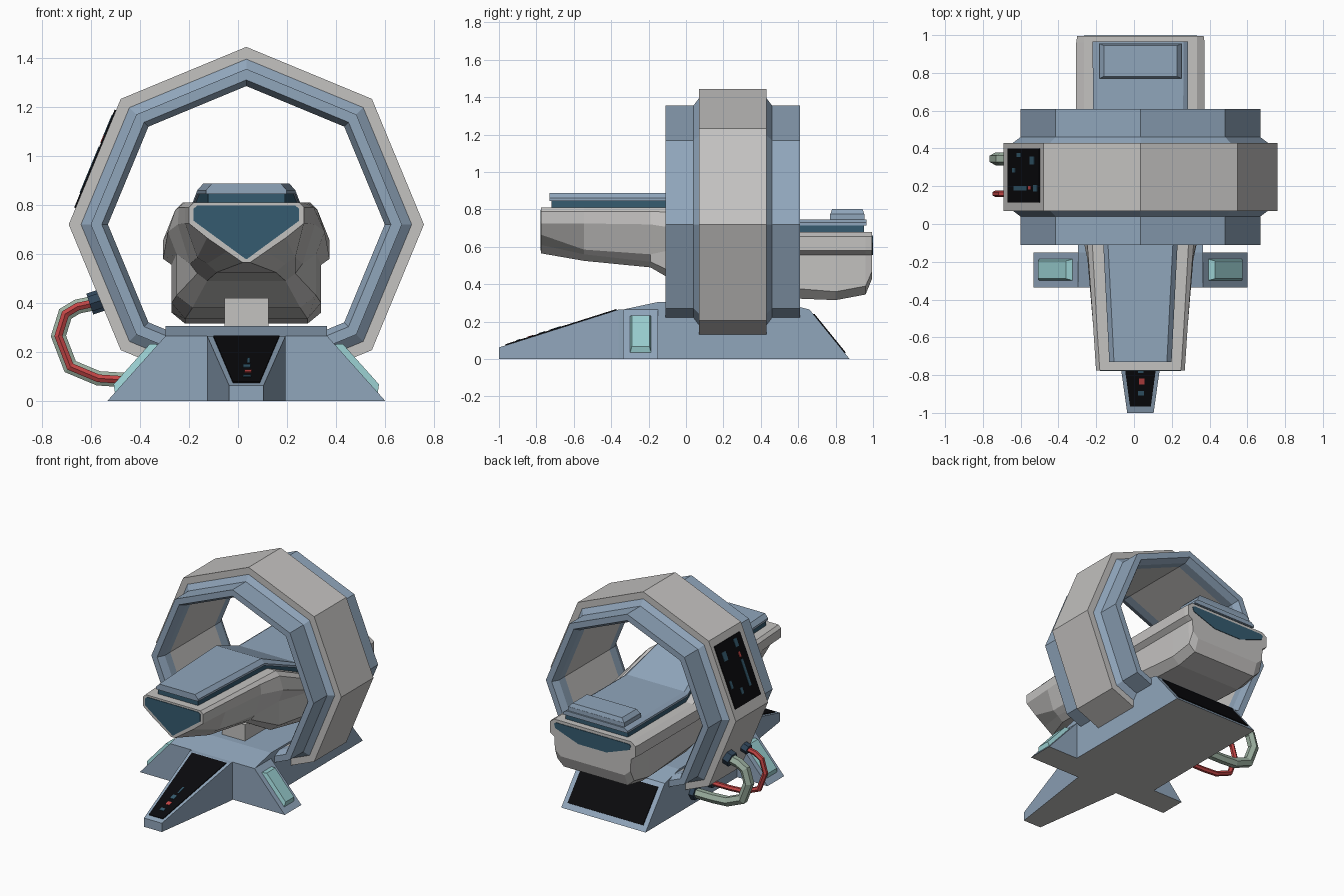
import bpy, bmesh, math
from mathutils import Vector

if "Cube" in bpy.data.objects:
    bpy.data.objects.remove(bpy.data.objects["Cube"])

CX, CZ = 0.034, 0.72      # model centre line, ring centre height
COLOURS = {
    "light_grey": (0.55, 0.54, 0.53), "steel_blue": (0.28, 0.38, 0.50),
    "dark_teal": (0.036, 0.105, 0.16), "screen_black": (0.003, 0.003, 0.004),
    "mint": (0.32, 0.62, 0.63), "hose_green": (0.33, 0.43, 0.35),
    "hose_red": (0.55, 0.06, 0.06), "navy": (0.03, 0.06, 0.10),
}
MATS = {}
for n, c in COLOURS.items():
    MATS[n] = bpy.data.materials.new(n)
    MATS[n].diffuse_color = (*c, 1)


def loft(name, rings, mat, mat2=None, use_second=None):
    """Skin closed rings of points, cap the ends; mat2 goes on edges chosen by use_second(edge index)."""
    bm = bmesh.new()
    vs = [[bm.verts.new(p) for p in r] for r in rings]
    n = len(rings[0])
    for a, b in zip(vs, vs[1:]):
        for j in range(n):
            k = (j + 1) % n
            f = bm.faces.new((a[j], a[k], b[k], b[j]))
            if use_second and use_second(j):
                f.material_index = 1
    bm.faces.new(vs[0])
    bm.faces.new(vs[-1][::-1])
    bmesh.ops.recalc_face_normals(bm, faces=bm.faces)
    me = bpy.data.meshes.new(name)
    bm.to_mesh(me)
    bm.free()
    ob = bpy.data.objects.new(name, me)
    bpy.context.collection.objects.link(ob)
    me.materials.append(MATS[mat])
    if mat2:
        me.materials.append(MATS[mat2])
    return ob


def plate(name, pts, out, mat, h=0.006, scale=1.0):
    """Flat panel raised by h along its normal, top shrunk by scale."""
    pts = [Vector(p) for p in pts]
    nor = (pts[1] - pts[0]).cross(pts[2] - pts[1]).normalized()
    if nor.dot(Vector(out)) < 0:
        nor = -nor
    c = sum(pts, Vector()) / len(pts)
    return loft(name, [[p - nor * 0.004 for p in pts],
                       [c + (p - c) * scale + nor * h for p in pts]], mat)


def marks(name, q, out, items):
    """Small readout marks placed on a four-cornered screen by u, v ranges."""
    q = [Vector(p) for p in q]

    def at(u, v):
        return q[0].lerp(q[1], u).lerp(q[3].lerp(q[2], u), v)
    for i, (u0, u1, v0, v1, mat) in enumerate(items):
        plate(f"{name}_{i}", [at(u0, v0), at(u1, v0), at(u1, v1), at(u0, v1)], out, mat, 0.009)


def mirrored(half, y):
    """Half profile of (half width, z), top to bottom, made into a full ring."""
    return [(CX + x, y, z) for x, z in half] + [(CX - x, y, z) for x, z in reversed(half)]


def box_ring(hw, y, z0, z1, top=None):
    return mirrored([(hw if top is None else top, z1), (hw, z0)], y)


def tube(name, path, y, r, mat, sides=6):
    """Tube along a path in the xz plane."""
    P = [Vector((x, 0, z)) for x, z in path]
    rings = []
    for i, p in enumerate(P):
        d0 = (P[i] - P[i - 1]).normalized() if i else (P[1] - P[0]).normalized()
        d1 = (P[i + 1] - P[i]).normalized() if i < len(P) - 1 else d0
        t = (d0 + d1).normalized()
        side = Vector((-t.z, 0, t.x)) / max(0.5, t.dot(d0))
        ring = []
        for k in range(sides):
            a = 2 * math.pi * (k + 0.5) / sides
            ring.append(p + side * (r * math.cos(a)) + Vector((0, y + r * math.sin(a), 0)))
        rings.append(ring)
    return loft(name, rings, mat)


# --- Scanner ring: open octagon whose ends stop at the base body
profile = [(.725, .07), (.725, .43), (.675, .43), (.635, .46), (.635, .61), (.59, .61),
           (.565, .565), (.565, .50), (.565, 0), (.565, -.06), (.59, -.11),
           (.635, -.11), (.635, .04), (.675, .07)]
CUT = 0.33
T = math.tan(math.pi / 8)
rings = [[(CX + CUT, y, CZ - r + CUT * T) for r, y in profile]]
for a in range(-45, 226, 45):
    c, s = math.cos(math.radians(a)), math.sin(math.radians(a))
    rings.append([(CX + r * c, y, CZ + r * s) for r, y in profile])
rings.append([(CX - CUT, y, CZ - r + CUT * T) for r, y in profile])
loft("scanner_ring", rings, "steel_blue", "light_grey", lambda j: j in (0, 1, 7, 13))

# Screen on the upper left facet of the ring
A, B = Vector((CX - .725, 0, CZ)), Vector((CX - .725 * math.sqrt(.5), 0, CZ + .725 * math.sqrt(.5)))
lo, hi = A.lerp(B, .13), A.lerp(B, .91)
q = [lo + Vector((0, .115, 0)), lo + Vector((0, .40, 0)), hi + Vector((0, .40, 0)), hi + Vector((0, .115, 0))]
OUT = (-1, 0, .4)
plate("ring_screen", q, OUT, "screen_black")
marks("ring_screen_mark", q, OUT, [
    (.84, .92, .3, .42, "dark_teal"), (.70, .85, .72, .86, "dark_teal"), (.55, .64, .15, .25, "dark_teal"),
    (.22, .30, .2, .62, "dark_teal"), (.2, .32, .82, .95, "dark_teal"), (.24, .3, .66, .74, "hose_red")])

# --- Base: body, front feet, front leg
body = [(-.335, 0), (-.335, .265), (-.15, .305), (.50, .305), (.66, .265), (.875, 0)]
parts = [loft("base_body", [[(CX + s * .33, y, z) for y, z in body] for s in (-1, 1)], "steel_blue", "light_grey")]
foot = [(.33, .265), (.567, 0)]
parts.append(loft("base_feet", [mirrored(foot, y) for y in (-.336, -.15)], "steel_blue", "light_grey"))
parts.append(loft("base_front_leg", [box_ring(.16, -.30, 0, .265), box_ring(.16, -.36, 0, .265),
                                     box_ring(.07, -1.0, 0, .062)], "steel_blue", "light_grey"))
for ob in parts:                       # undersides are grey
    for f in ob.data.polygons:
        f.material_index = 1 if f.normal.z < -.9 else 0

# Mint pads on both feet
for s, side in ((-1, "left"), (1, "right")):
    def slope(t, y):
        return (CX + s * (.33 + .237 * t), y, .265 * (1 - t))
    plate(f"{side}_foot_pad", [slope(.12, -.30), slope(.88, -.30), slope(.88, -.185), slope(.12, -.185)],
          (s, 0, 1), "mint", .026, .82)

# Screens on front leg and rear ramp


def leg_z(y):
    return .265 + (y + .36) * .203 / .64


q = [(CX - .055, -.965, leg_z(-.965)), (CX + .055, -.965, leg_z(-.965)),
     (CX + .135, -.37, leg_z(-.37)), (CX - .135, -.37, leg_z(-.37))]
plate("leg_screen", q, (0, 0, 1), "screen_black")
marks("leg_screen_mark", q, (0, 0, 1), [
    (.4, .65, .10, .14, "dark_teal"), (.45, .65, .2, .25, "hose_red"),
    (.42, .6, .30, .36, "dark_teal"), (.52, .58, .4, .5, "dark_teal")])


def ramp(t, x):
    return (CX + x, .66 + .215 * t, .265 * (1 - t))


plate("ramp_screen", [ramp(.1, -.295), ramp(.1, .295), ramp(.88, .295), ramp(.88, -.295)], (0, 1, 1), "screen_black")

# --- Bed: pedestal, hull lofted from cross sections, end panels
loft("bed_pedestal", [box_ring(.09, y, .29, .42) for y in (-.10, .45)], "light_grey")
hull = [
    (-.775, [(.215, .81), (.235, .79), (.235, .725), (.16, .665), (.08, .61), (.015, .565)]),
    (-.545, [(.23, .81), (.25, .79), (.25, .725), (.20, .585), (.16, .56), (.12, .525)]),
    (-.19, [(.25, .81), (.275, .79), (.28, .72), (.23, .56), (.20, .52), (.16, .49)]),
    (0.0, [(.26, .81), (.29, .78), (.32, .69), (.285, .60), (.285, .43), (.22, .38)]),
    (.30, [(.30, .68), (.34, .655), (.34, .58), (.305, .555), (.305, .40), (.25, .335)]),
    (.80, [(.30, .68), (.34, .655), (.34, .58), (.305, .555), (.305, .36), (.25, .315)]),
    (.96, [(.30, .68), (.34, .655), (.34, .58), (.305, .555), (.30, .39), (.25, .345)]),
    (.995, [(.30, .68), (.335, .655), (.335, .58), (.30, .555), (.295, .47), (.25, .43)]),
]
loft("bed_hull", [mirrored(h, y) for y, h in hull], "light_grey")
plate("bed_front_panel", mirrored([(.20, .797), (.215, .785), (.215, .735), (.004, .58)], -.775),
      (0, -1, 0), "dark_teal", .004)
plate("bed_rear_panel", mirrored([(.285, .66), (.30, .65), (.29, .62), (.11, .555)], .995),
      (0, 1, 0), "dark_teal", .004)

# Mattress follows the step in the bed, over a teal strip
steps = [(-.73, .81, .165, .078), (-.04, .81, .20, .078), (.29, .68, .25, .066), (.965, .68, .253, .066)]
loft("mattress_strip", [box_ring(w - .008, y * .985, z - .01, z + .04) for y, z, w, t in steps], "dark_teal")
loft("mattress", [mirrored([(w - .025, z + t), (w, z + .05), (w, z + .035)], y) for y, z, w, t in steps],
     "steel_blue")
plate("pillow", [(CX - .22, .77, .745), (CX + .22, .77, .745), (CX + .22, .955, .745), (CX - .22, .955, .745)],
      (0, 0, 1), "steel_blue", .03, 1.0)
plate("pillow_top", [(CX - .22, .77, .775), (CX + .22, .77, .775), (CX + .22, .955, .775), (CX - .22, .955, .775)],
      (0, 0, 1), "steel_blue", .027, .88)

# --- Hoses from the ring down to the base
path = [(-.56, .405), (-.655, .385), (-.705, .355), (-.733, .265), (-.685, .14), (-.57, .092), (-.46, .085), (-.28, .085)]
for n, y, r in (("green", .345, .034), ("red", .16, .018)):
    tube(f"{n}_hose", path, y, r, f"hose_{n}")
    tube(f"{n}_hose_ring_socket", [(-.53, .42), (-.605, .395)], y, r + .018, "navy")
    tube(f"{n}_hose_base_socket", [(-.29, .085), (-.33, .085)], y, r + .015, "navy")

for m in bpy.data.materials:
    if m.users and not m.is_grease_pencil:
        m.use_nodes = True
        m.node_tree.nodes["Principled BSDF"].inputs["Base Color"].default_value = m.diffuse_color
